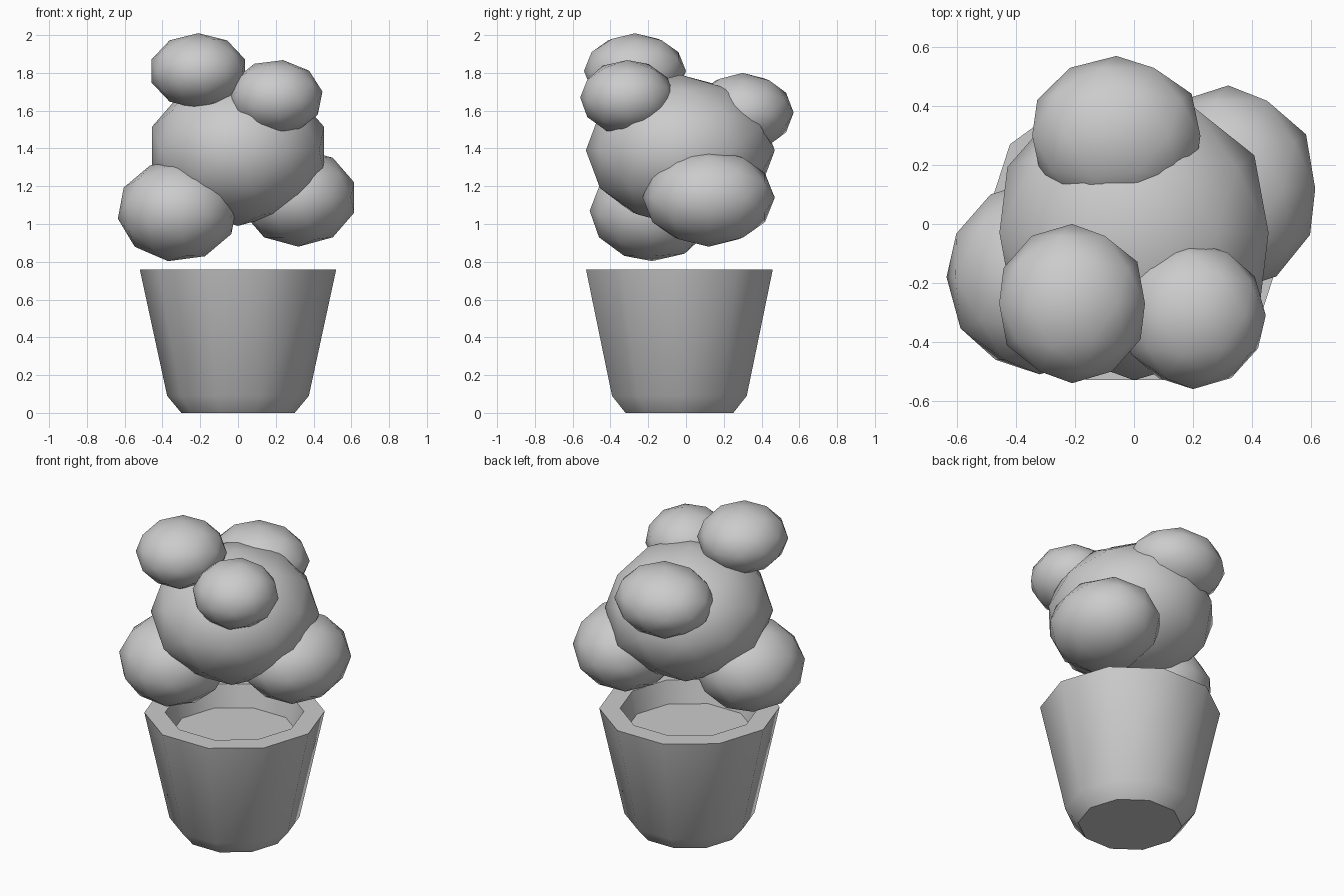
import bpy, bmesh, math
from mathutils import Matrix

cube = bpy.data.objects.get("Cube")
if cube:
    bpy.data.objects.remove(cube, do_unlink=True)

# single plain grey
grey = bpy.data.materials.new("plain grey")
grey.use_nodes = True
grey.diffuse_color = (0.6, 0.6, 0.6, 1)
grey.node_tree.nodes["Principled BSDF"].inputs["Base Color"].default_value = (0.6, 0.6, 0.6, 1)


def finish(name, bm, angle):
    mesh = bpy.data.meshes.new(name)
    bm.normal_update()
    bm.to_mesh(mesh)
    bm.free()
    obj = bpy.data.objects.new(name, mesh)
    bpy.context.collection.objects.link(obj)
    mesh.materials.append(grey)
    bpy.ops.object.select_all(action='DESELECT')
    obj.select_set(True)
    bpy.context.view_layer.objects.active = obj
    bpy.ops.object.shade_smooth_by_angle(angle=math.radians(angle))
    return obj


# ten-sided pot: outer wall, rim, inner wall and sunken soil floor
SIDES = 10
profile = [(0.30, 0), (0.375, 0.09), (0.52, 0.76), (0.40, 0.76), (0.37, 0.62)]
bm = bmesh.new()
rings = []
for r, z in profile:
    rings.append([bm.verts.new((r * math.cos(math.tau * i / SIDES),
                                r * math.sin(math.tau * i / SIDES) - 0.035, z))
                  for i in range(SIDES)])
for low, high in zip(rings, rings[1:]):
    for i in range(SIDES):
        j = (i + 1) % SIDES
        bm.faces.new((low[i], low[j], high[j], high[i]))
bm.faces.new(rings[0][::-1])
bm.faces.new(rings[-1])
finish("pot", bm, 40)


# squashed leaf balls
def leaf_ball(name, centre, size, turn):
    bm = bmesh.new()
    bmesh.ops.create_icosphere(bm, subdivisions=2, radius=1)
    place = (Matrix.Translation(centre) @ Matrix.Diagonal((*size, 1))
             @ Matrix.Rotation(math.radians(turn), 4, 'Y')
             @ Matrix.Rotation(math.radians(90), 4, 'X'))
    bmesh.ops.transform(bm, matrix=place, verts=bm.verts)
    finish(name, bm, 60)


leaf_ball("main_foliage", (0, -0.03, 1.39), (0.48, 0.50, 0.40), 0)
leaf_ball("top_foliage", (-0.21, -0.27, 1.81), (0.26, 0.27, 0.20), 0)
leaf_ball("upper_left_foliage", (0.20, -0.31, 1.67), (0.25, 0.25, 0.20), 9)
leaf_ball("back_foliage", (-0.06, 0.30, 1.59), (0.30, 0.27, 0.21), 0)
leaf_ball("lower_right_foliage", (-0.32, -0.18, 1.07), (0.32, 0.33, 0.27), 9)
leaf_ball("lower_left_foliage", (0.32, 0.12, 1.14), (0.31, 0.35, 0.26), 0)
